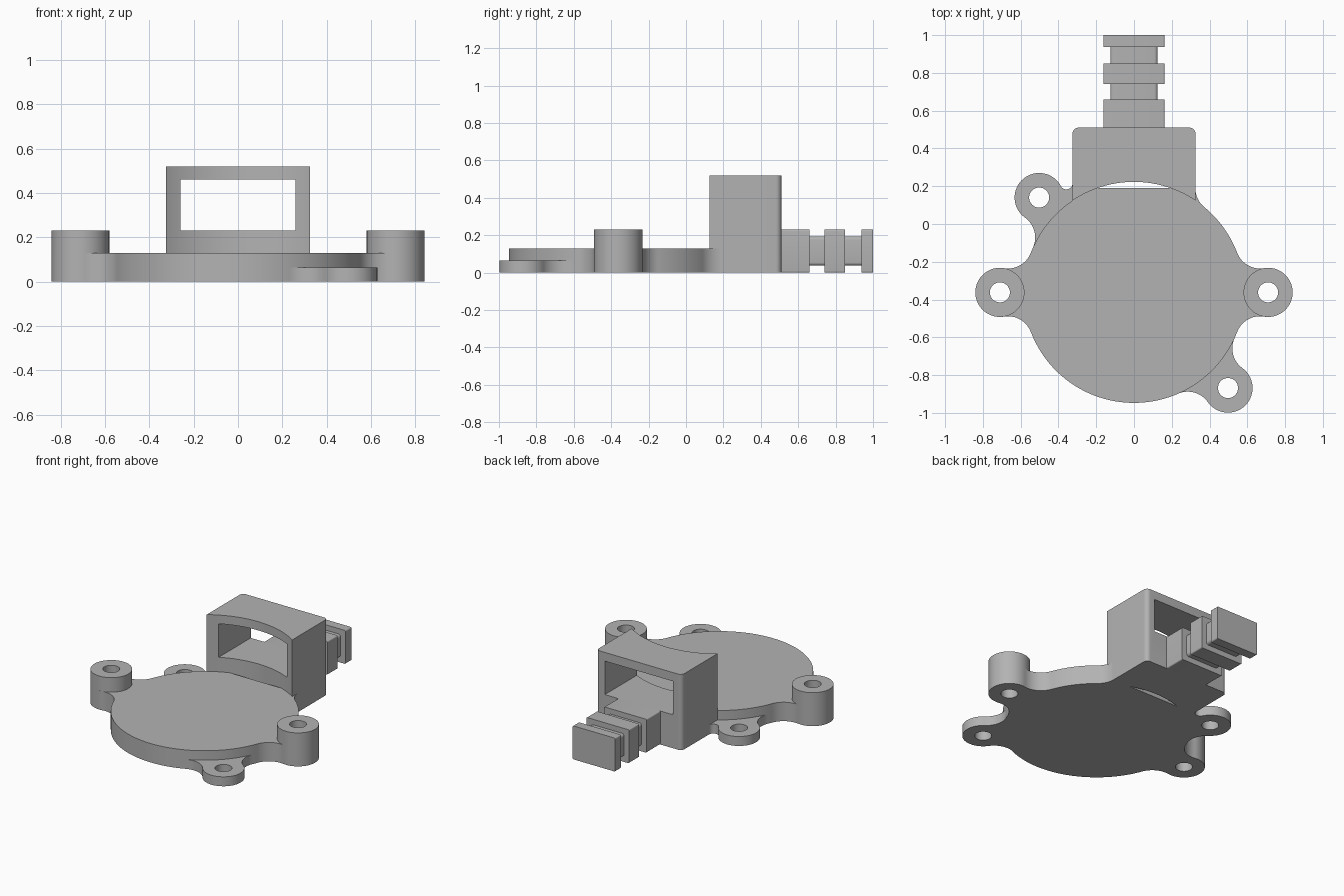
import bpy, bmesh, math
from mathutils import Matrix

cube = bpy.data.objects.get("Cube")
if cube:
    bpy.data.objects.remove(cube, do_unlink=True)

grey = bpy.data.materials.new("plain grey")
grey.use_nodes = True
colour = (0.45, 0.45, 0.45, 1)
grey.diffuse_color = colour
for node in grey.node_tree.nodes:
    if node.type == 'BSDF_PRINCIPLED':
        node.inputs["Base Color"].default_value = colour
        node.inputs["Roughness"].default_value = 0.6

DISC_Y, DISC_R = -0.362, 0.585      # main disc
EAR_D, EAR_R, HOLE_R = 0.71, 0.13, 0.053   # mounting ears around it
FILLET = 0.13
PLATE_Z, EAR_Z, BOSS_Z = 0.13, 0.065, 0.23
HOUSE_X, HOUSE_Y, HOUSE_Z = 0.325, 0.51, 0.52


def arc(cx, cy, r, a0, a1, n=24):
    """Points on an arc, angles in degrees."""
    angles = [math.radians(a0 + (a1 - a0) * i / n) for i in range(n + 1)]
    return [(cx + r * math.cos(a), cy + r * math.sin(a)) for a in angles]


def circle(cx, cy, r, n=48):
    return arc(cx, cy, r, 0, 360, n)[:-1]


def rounded_rect(hx, hy, r, cy):
    pts = []
    for i, (sx, sy) in enumerate([(1, 1), (-1, 1), (-1, -1), (1, -1)]):
        pts += arc(sx * (hx - r), cy + sy * (hy - r), r, i * 90, i * 90 + 90, 5)
    return pts


def tidy(points):
    """Drop consecutive repeats so every edge has length."""
    return [p for i, p in enumerate(points) if math.dist(p, points[i - 1]) > 1e-5]


def prism(name, loops, z0, z1, matrix=None):
    """Solid from an outer outline plus optional hole outlines."""
    bm = bmesh.new()
    caps = ([], [])
    for loop in map(tidy, loops):
        rings = [[bm.verts.new((x, y, z)) for x, y in loop] for z in (z0, z1)]
        n = len(loop)
        for ring, cap in zip(rings, caps):
            cap += [bm.edges.new((ring[i], ring[(i + 1) % n])) for i in range(n)]
        for i in range(n):
            j = (i + 1) % n
            bm.faces.new((rings[0][i], rings[0][j], rings[1][j], rings[1][i]))
    for cap in caps:
        bmesh.ops.triangle_fill(bm, use_beauty=True, edges=cap, normal=(0, 0, 1))
    bmesh.ops.recalc_face_normals(bm, faces=bm.faces[:])
    if matrix:
        bm.transform(matrix)
    mesh = bpy.data.meshes.new(name)
    bm.to_mesh(mesh)
    bm.free()
    mesh.materials.append(grey)
    obj = bpy.data.objects.new(name, mesh)
    bpy.context.collection.objects.link(obj)
    return obj


def select(obj):
    bpy.ops.object.select_all(action='DESELECT')
    obj.select_set(True)
    bpy.context.view_layer.objects.active = obj


def ear_centre(angle):
    a = math.radians(angle)
    return EAR_D * math.cos(a), DISC_Y + EAR_D * math.sin(a)


# Fillet centre beside an ear, with the ear lying along local x
d1, d2 = DISC_R + FILLET, EAR_R + FILLET
FX = (d1 ** 2 - d2 ** 2 + EAR_D ** 2) / (2 * EAR_D)
FY = math.sqrt(d1 ** 2 - FX ** 2)
DISC_A = math.degrees(math.atan2(FY, FX))
EAR_A = math.degrees(math.atan2(FY, EAR_D - FX))


def ear_fillet(angle, side):
    """Concave arc from disc to ear (side -1) or from ear to disc (side 1)."""
    a = math.radians(angle + side * DISC_A)
    cx, cy = d1 * math.cos(a), DISC_Y + d1 * math.sin(a)
    pts = arc(cx, cy, FILLET, angle + side * (DISC_A - 180), angle - side * EAR_A)
    return pts if side < 0 else pts[::-1]


def lobe(angle):
    """Outline of an ear with a fillet on each side."""
    swing = 180 - EAR_A
    return (ear_fillet(angle, -1)
            + arc(*ear_centre(angle), EAR_R, angle - swing, angle + swing, 48)
            + ear_fillet(angle, 1))


# Base plate: disc, two side lobes and the fillet running into the housing
fx = HOUSE_X + FILLET
fy = math.sqrt(d1 ** 2 - fx ** 2)
wall_a = math.degrees(math.atan2(fy, fx))
house_a = math.degrees(math.acos(HOUSE_X / DISC_R))
outline = (lobe(0)
           + arc(0, DISC_Y, DISC_R, DISC_A, wall_a)
           + arc(fx, DISC_Y + fy, FILLET, wall_a + 180, 180)
           + [(0.28, DISC_Y + fy), (-0.28, DISC_Y + fy)]
           + arc(0, DISC_Y, DISC_R, 180 - house_a, 180 - DISC_A)
           + lobe(180)
           + arc(0, DISC_Y, DISC_R, 180 + DISC_A, 360 - DISC_A, 72))
boss_holes = [circle(*ear_centre(a), HOLE_R) for a in (0, 180)]
parts = [prism("base_plate", [outline] + boss_holes, 0, PLATE_Z)]

# Raised bosses on the side lobes
for name, a in (("left_boss", 0), ("right_boss", 180)):
    c = ear_centre(a)
    parts.append(prism(name, [circle(*c, EAR_R, 72), circle(*c, HOLE_R)], PLATE_Z, BOSS_Z))

# Thin front ear
parts.append(prism("front_ear", [lobe(-45.5), circle(*ear_centre(-45.5), HOLE_R)], 0, EAR_Z))

# Thin back ear, with a small fillet against the housing wall
ex, ey = ear_centre(135)
small = 0.033
hx = -HOUSE_X - small
hy = ey + math.sqrt((EAR_R + small) ** 2 - (hx - ex) ** 2)
meet = math.degrees(math.atan2(hy - ey, hx - ex))
back = ([(-0.28, 0), (-0.28, hy)]
        + arc(hx, hy, small, 0, meet - 180)
        + arc(ex, ey, EAR_R, meet, 315 - EAR_A, 48)
        + ear_fillet(135, 1))
parts.append(prism("back_ear", [back, circle(ex, ey, HOLE_R)], 0, EAR_Z))

# Housing: concave front, rounded back corners, window right through
r = 0.03
plan = (arc(0, DISC_Y, DISC_R, 180 - house_a, house_a, 40)
        + arc(HOUSE_X - r, HOUSE_Y - r, r, 0, 90, 8)
        + arc(r - HOUSE_X, HOUSE_Y - r, r, 90, 180, 8))
housing = prism("housing", [plan], 0, HOUSE_Z)
window = prism("window_cutter", [[(-0.26, 0), (0.26, 0), (0.26, 0.8), (-0.26, 0.8)]], 0.23, 0.46)
window.hide_render = True
cut = housing.modifiers.new("window", 'BOOLEAN')
cut.operation, cut.solver, cut.object = 'DIFFERENCE', 'EXACT', window
select(housing)
bpy.ops.object.modifier_apply(modifier=cut.name)
bpy.data.objects.remove(window, do_unlink=True)
parts.append(housing)

# Plug: a slim core with three wide collars, extruded along y
along_y = Matrix.Rotation(math.radians(90), 4, 'X')
mid = BOSS_Z / 2
for name, hw, hh, r, y0, y1 in (("plug_core", 0.125, 0.078, 0.018, 0.6, 0.97),
                                ("inner_collar", 0.162, mid, 0.008, 0.49, 0.66),
                                ("middle_collar", 0.162, mid, 0.008, 0.74, 0.85),
                                ("end_collar", 0.162, mid, 0.008, 0.937, 1.0)):
    parts.append(prism(name, [rounded_rect(hw, hh, r, mid)], -y1, -y0, along_y))

# Smooth curved walls, keep edges crisp
for obj in parts:
    select(obj)
    bpy.ops.object.shade_smooth_by_angle(angle=math.radians(30))
